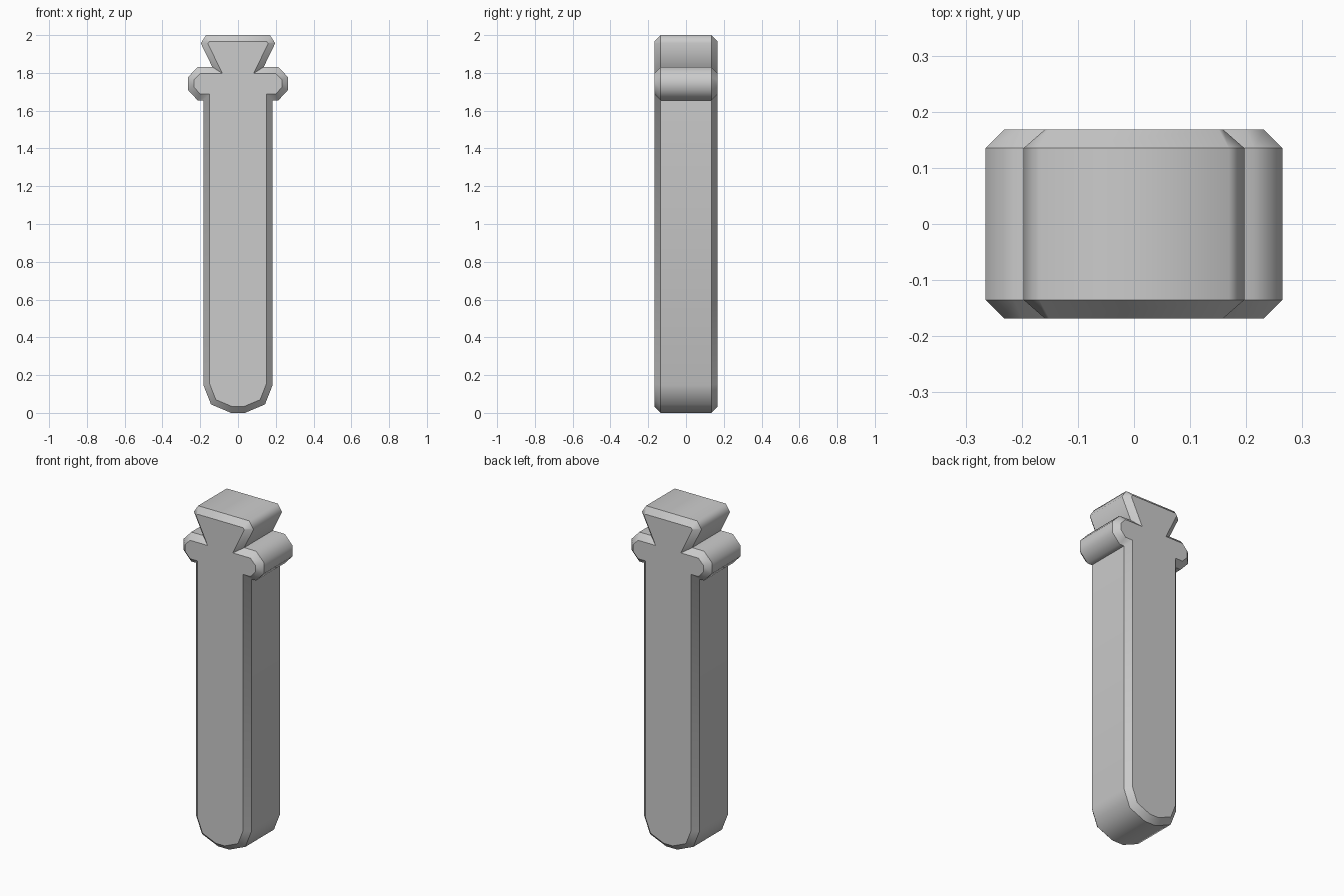
import bpy, bmesh, math

if "Cube" in bpy.data.objects:
    bpy.data.objects.remove(bpy.data.objects["Cube"])

HALF_DEPTH = 0.168
BEVEL = 0.033

# Right half of the front outline, bottom to top: rounded tip, shaft, side lug, flared head
half = [(0.037, 0.0), (0.143, 0.045), (0.183, 0.147), (0.183, 1.655),
        (0.214, 1.655), (0.265, 1.71), (0.265, 1.777), (0.214, 1.831),
        (0.136, 1.831), (0.197, 1.957), (0.169, 2.0)]
outline = half + [(-x, z) for x, z in reversed(half)]

# Extrude the outline through the depth
bm = bmesh.new()
y = HALF_DEPTH - BEVEL
rings = [[bm.verts.new((x, s * y, z)) for x, z in outline] for s in (-1, 1)]
front = bm.faces.new(rings[0])
back = bm.faces.new(rings[1][::-1])
n = len(outline)
for i in range(n):
    j = (i + 1) % n
    bm.faces.new((rings[0][j], rings[0][i], rings[1][i], rings[1][j]))
bm.normal_update()

# Chamfered rim on front and back
for cap in (front, back):
    bmesh.ops.inset_region(bm, faces=[cap], thickness=BEVEL, depth=BEVEL,
                           use_even_offset=True, use_boundary=True)
bm.normal_update()

# Smooth round the sides, crisp along the chamfer and in the notches
for f in bm.faces:
    f.smooth = True
for e in bm.edges:
    a, b = e.verts
    along_rim = abs(a.co.y - b.co.y) < 1e-4
    e.smooth = not along_rim and e.calc_face_angle(0) < math.radians(65)

mesh = bpy.data.meshes.new("peg")
bm.to_mesh(mesh)
bm.free()
peg = bpy.data.objects.new("peg", mesh)
bpy.context.collection.objects.link(peg)
